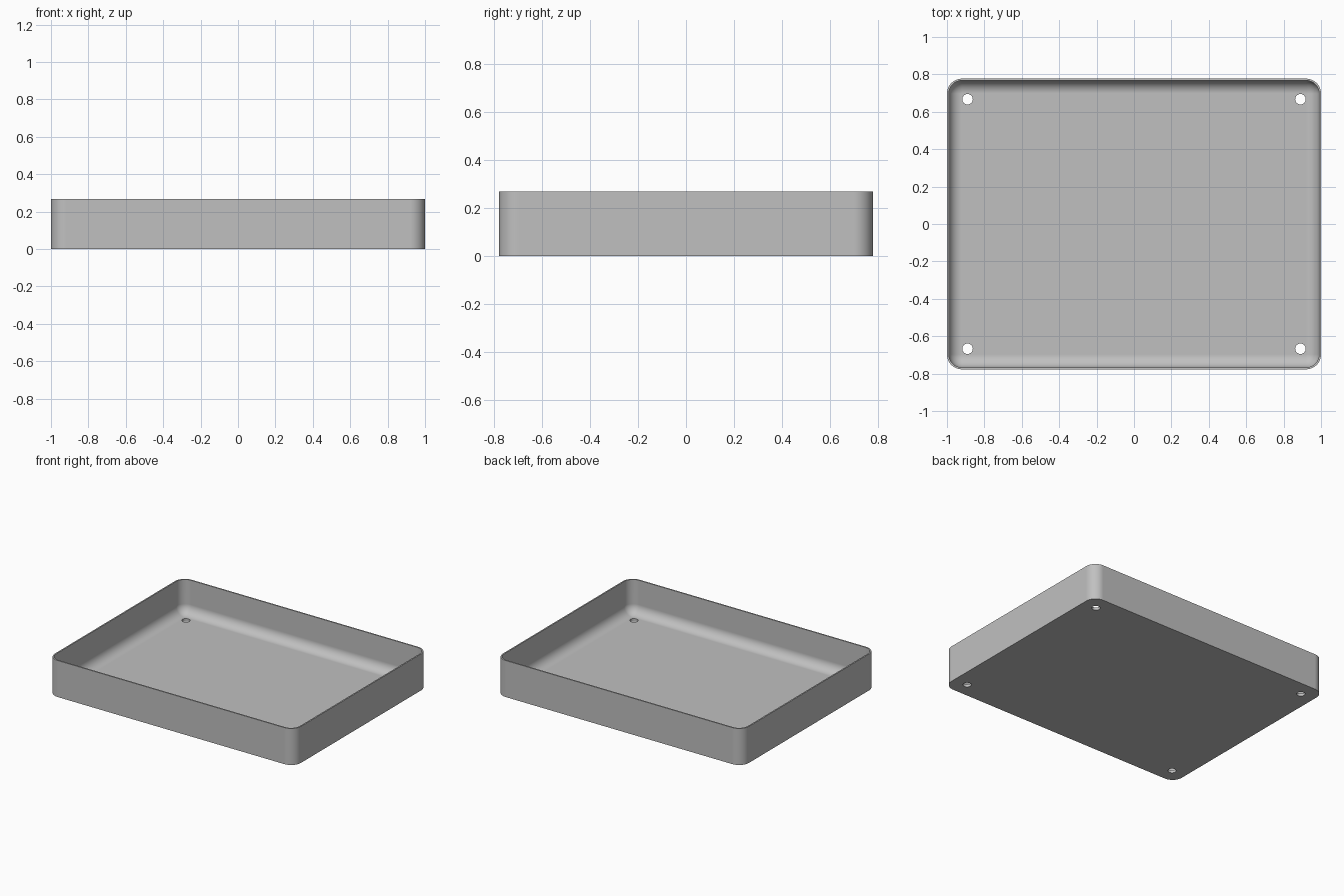
import bpy
import bmesh
from math import sin, cos, pi

if "Cube" in bpy.data.objects:
    bpy.data.objects.remove(bpy.data.objects["Cube"], do_unlink=True)

HALF_X, HALF_Y, HEIGHT = 1.0, 0.777, 0.268
CORNER, WALL, FLOOR, FILLET = 0.08, 0.01, 0.02, 0.069
HOLE_X, HOLE_Y, HOLE_R = 0.89, 0.667, 0.028
STEPS = 12

grey = bpy.data.materials.new("plain grey")
grey.use_nodes = True
colour = (0.53, 0.53, 0.53, 1)
grey.diffuse_color = colour
grey.node_tree.nodes["Principled BSDF"].inputs["Base Color"].default_value = colour


def ring(bm, inset, z):
    """Rounded rectangle pulled in by inset; corner centres stay put."""
    r = CORNER - inset
    verts = []
    for q, (sx, sy) in enumerate([(1, 1), (-1, 1), (-1, -1), (1, -1)]):
        for i in range(STEPS + 1):
            a = (q + i / STEPS) * pi / 2
            verts.append(bm.verts.new((sx * (HALF_X - CORNER) + r * cos(a),
                                       sy * (HALF_Y - CORNER) + r * sin(a), z)))
    return verts


# Tray shell: outer wall, rim, inner wall, rounded inner floor edge
bm = bmesh.new()
profile = [(0, 0), (0, HEIGHT), (WALL, HEIGHT)]
for i in range(STEPS + 1):
    a = i / STEPS * pi / 2
    profile.append((WALL + FILLET * (1 - cos(a)), FLOOR + FILLET * (1 - sin(a))))
rings = [ring(bm, inset, z) for inset, z in profile]
for low, high in zip(rings, rings[1:]):
    for i in range(len(low)):
        j = (i + 1) % len(low)
        bm.faces.new((low[i], low[j], high[j], high[i]))
bm.faces.new(rings[-1])
bm.faces.new(rings[0][::-1])
bmesh.ops.recalc_face_normals(bm, faces=bm.faces)
mesh = bpy.data.meshes.new("tray")
bm.to_mesh(mesh)
bm.free()
mesh.materials.append(grey)
tray = bpy.data.objects.new("tray", mesh)
bpy.context.collection.objects.link(tray)

# Four corner holes through the floor
bm = bmesh.new()
for sx in (-1, 1):
    for sy in (-1, 1):
        made = bmesh.ops.create_cone(bm, cap_ends=True, segments=32,
                                     radius1=HOLE_R, radius2=HOLE_R, depth=0.2)
        bmesh.ops.translate(bm, verts=made["verts"], vec=(sx * HOLE_X, sy * HOLE_Y, 0))
mesh = bpy.data.meshes.new("hole_cutter")
bm.to_mesh(mesh)
bm.free()
mesh.materials.append(grey)
cutter = bpy.data.objects.new("hole_cutter", mesh)
bpy.context.collection.objects.link(cutter)

bpy.context.view_layer.objects.active = tray
tray.select_set(True)
cut = tray.modifiers.new("corner_holes", 'BOOLEAN')
cut.operation = 'DIFFERENCE'
cut.solver = 'EXACT'
cut.object = cutter
bpy.ops.object.modifier_apply(modifier=cut.name)
bpy.data.objects.remove(cutter, do_unlink=True)

# Smooth rounded corners, crisp rim and holes
bpy.ops.object.shade_smooth_by_angle(angle=pi / 6)
weighted = tray.modifiers.new("flat_floor_shading", 'WEIGHTED_NORMAL')
weighted.keep_sharp = True
